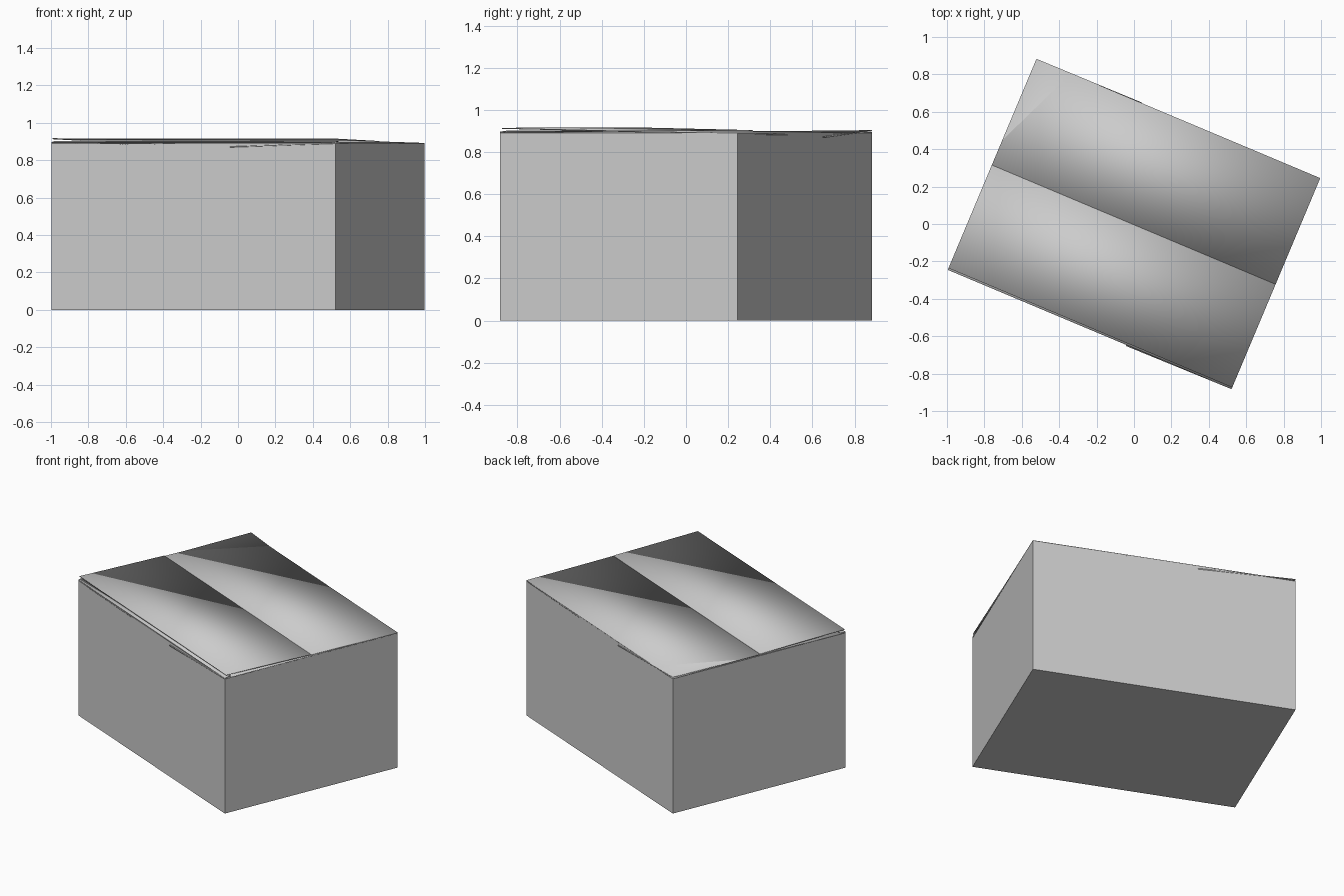
import bpy, bmesh, math

cube = bpy.data.objects.get("Cube")
if cube:
    bpy.data.objects.remove(cube)

HALF_L, HALF_W, WALL_TOP, FLAP = 0.823, 0.612, 0.89, 0.61
TURN = math.radians(-22.8)

grey = bpy.data.materials.new("card grey")
grey.use_nodes = True
grey.diffuse_color = (0.6, 0.6, 0.6, 1)
grey.node_tree.nodes["Principled BSDF"].inputs["Base Color"].default_value = grey.diffuse_color


def add_object(name, bm, smooth=False):
    bmesh.ops.recalc_face_normals(bm, faces=bm.faces)
    mesh = bpy.data.meshes.new(name)
    for face in bm.faces:
        face.smooth = smooth
    bm.to_mesh(mesh)
    bm.free()
    mesh.materials.append(grey)
    obj = bpy.data.objects.new(name, mesh)
    obj.rotation_euler.z = TURN
    bpy.context.collection.objects.link(obj)
    return obj


def add_flap(name, corners, thick=0.005):
    """Thin four-cornered card panel; corners give its upper face."""
    bm = bmesh.new()
    top = [bm.verts.new(c) for c in corners]
    low = [bm.verts.new((x, y, z - thick)) for x, y, z in corners]
    bm.faces.new(top)
    bm.faces.new(low[::-1])
    for i in range(4):
        j = (i + 1) % 4
        bm.faces.new((top[i], low[i], low[j], top[j]))
    add_object(name, bm, smooth=True)


# Open carton: floor and four thin walls
bm = bmesh.new()
bmesh.ops.create_cube(bm, size=1)
for v in bm.verts:
    v.co.x *= 2 * HALF_L
    v.co.y *= 2 * HALF_W
    v.co.z = (v.co.z + 0.5) * WALL_TOP
lid = [f for f in bm.faces if f.calc_center_median().z > WALL_TOP - 0.01]
bmesh.ops.delete(bm, geom=lid, context="FACES_ONLY")
carton = add_object("carton_body", bm)
card = carton.modifiers.new("card thickness", "SOLIDIFY")
card.thickness = 0.006
card.offset = -1

# Long outer flaps meeting at the middle, the front one sitting slightly proud
L, W, M = HALF_L, HALF_W, 0.004
add_flap("front_flap", [(-L, -W + 0.01, 0.917), (L, -W + 0.01, 0.915),
                        (L, -M, 0.902), (-L, -M, 0.904)])
add_flap("back_flap", [(-L, -M, 0.901), (L, -M, 0.9),
                       (L, W, 0.892), (-L, W, 0.894)])

# Short inner flaps, folded first and sagging at one tip
tip = L - FLAP
add_flap("left_inner_flap", [(-L, -W, 0.892), (-tip, -W, 0.888),
                             (-tip, W + 0.003, 0.873), (-L, W, 0.904)])
add_flap("right_inner_flap", [(tip, -W - 0.006, 0.873), (L, -W, 0.893),
                              (L, W, 0.891), (tip, W, 0.884)])

# Loose folded edge along the front rim
add_flap("front_fold", [(-L, -W, 0.897), (L, -W, 0.897),
                        (L, -W + 0.04, 0.902), (-L, -W + 0.04, 0.902)])
